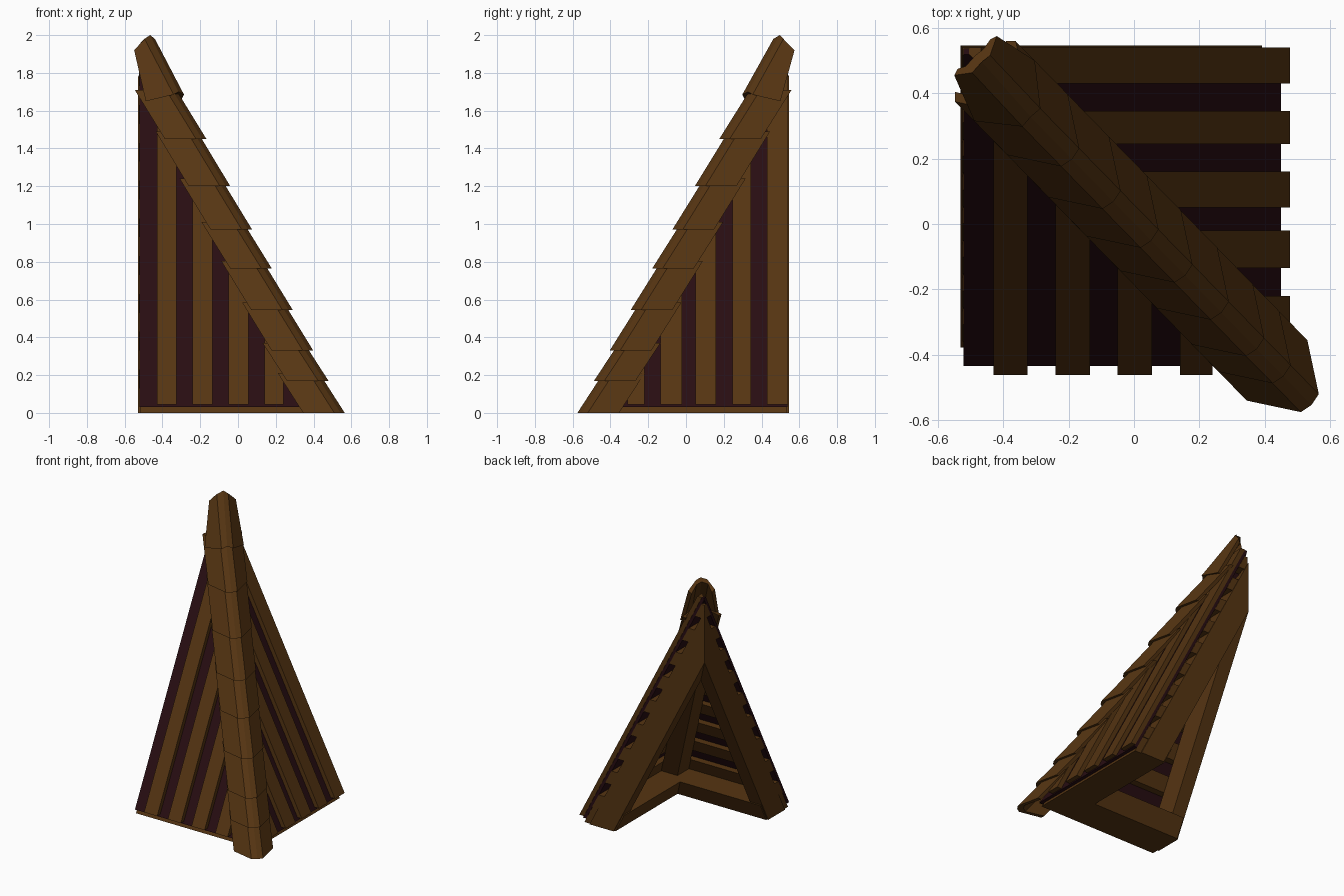
import bpy, bmesh
from mathutils import Vector

if "Cube" in bpy.data.objects:
    bpy.data.objects.remove(bpy.data.objects["Cube"])

K = 0.515                    # horizontal run of the roof per unit of height
FX, FY = 0.50, -0.485        # hip foot at ground level
SUM = FX + FY                # hip lies in the vertical plane x + y = SUM


def material(name, rgb):
    m = bpy.data.materials.new(name)
    m.diffuse_color = (*rgb, 1)
    m.use_nodes = True
    m.node_tree.nodes["Principled BSDF"].inputs["Base Color"].default_value = m.diffuse_color
    return m


WOOD = material("brown_wood", (0.092, 0.035, 0.006))
DARK = material("dark_sheathing", (0.021, 0.004, 0.006))


def cut(bm, point, normal):
    """Trim away the side the normal points to and close the hole."""
    geom = bm.verts[:] + bm.edges[:] + bm.faces[:]
    r = bmesh.ops.bisect_plane(bm, geom=geom, dist=1e-5, plane_co=Vector(point),
                               plane_no=Vector(normal), clear_outer=True)
    edges = [e for e in r["geom_cut"] if isinstance(e, bmesh.types.BMEdge) and e.is_boundary]
    if edges:
        bmesh.ops.holes_fill(bm, edges=edges)


def loft(name, low, high, mat, cuts=(), mirror=False):
    """Solid between two rings of 3D points, trimmed by planes."""
    bm = bmesh.new()
    a = [bm.verts.new(p) for p in low]
    b = [bm.verts.new(p) for p in high]
    n = len(a)
    bm.faces.new(a[::-1])
    bm.faces.new(b)
    for i in range(n):
        j = (i + 1) % n
        bm.faces.new((a[i], a[j], b[j], b[i]))
    bmesh.ops.recalc_face_normals(bm, faces=bm.faces[:])
    for p, no in cuts:
        cut(bm, p, no)
    if mirror:               # swap front slope for right slope across the hip plane
        for v in bm.verts:
            v.co = (SUM - v.co.y, SUM - v.co.x, v.co.z)
    bmesh.ops.recalc_face_normals(bm, faces=bm.faces[:])
    me = bpy.data.meshes.new(name)
    bm.to_mesh(me)
    bm.free()
    me.materials.append(mat)
    ob = bpy.data.objects.new(name, me)
    bpy.context.collection.objects.link(ob)
    return ob


HIP_CUT = ((FX, FY, 0), (1, 1, 0))
TOP_CUT = ((0, 0, 1.88), (0, 0, 1))


def slab(name, u0, u1, d0, d1, z0, z1, mat, mirror):
    """Board lying on the slope: u along the eave, d inset from the outer face."""
    def ring(z):
        y = FY + K * z
        return [(u0, y + d0, z), (u1, y + d0, z), (u1, y + d1, z), (u0, y + d1, z)]
    loft(name, ring(z0), ring(z1), mat, (HIP_CUT, TOP_CUT), mirror)


# Two matching slopes: planks, sheathing, battens, rafter and eave beam
PLANKS = {
    "front": [(-0.43, -0.325), (-0.24, -0.135), (-0.05, 0.055), (0.14, 0.24), (0.33, 0.43)],
    "right": [(-0.525, -0.415), (-0.33, -0.23), (-0.145, -0.035), (0.035, 0.15),
              (0.235, 0.325)],
}
for side, planks in PLANKS.items():
    m = side == "right"
    for i, (u0, u1) in enumerate(planks):
        slab(f"{side}_plank_{i}", u0, u1, 0, 0.036, 0.045, 2.2, WOOD, m)
    slab(f"{side}_sheathing", -0.522, 0.6, 0.035, 0.06, 0.03, 2.2, DARK, m)
    for i in range(9):
        z = 0.13 + 0.2 * i
        slab(f"{side}_batten_{i}", -0.525, 0.6, 0.059, 0.11, z, z + 0.1, WOOD, m)
    slab(f"{side}_rafter", -0.53, -0.43, 0.108, 0.30, 0, 2.2, WOOD, m)
    slab(f"{side}_eave_beam", -0.52, 0.6, 0.06, 0.31, 0, 0.13, WOOD, m)

# Hip rafter under the corner
sq = [(-0.11, 0.11), (-0.11, 0.24), (-0.24, 0.24), (-0.24, 0.11)]
rings = [[(FX + a - K * z, FY + b + K * z, z) for a, b in sq] for z in (0.01, 1.85)]
loft("hip_rafter", rings[0], rings[1], WOOD,
     (((-0.525, 0, 0), (-1, 0, 0)), ((0, 0.54, 0), (0, 1, 0))))

# Overlapping hip caps, each flared at its lower end
OUTER = [(-0.14, -0.045), (0.025, -0.08), (0.058, -0.058), (0.08, -0.025), (0.045, 0.14)]
T = 0.03                     # cap thickness in plan


def hip(a, b, z):
    return (0.485 + a - 0.505 * z, -0.495 + b + 0.518 * z, z)


def cap_ring(z, shift):
    o = [hip(a - shift, b + shift, z) for a, b in OUTER]
    i = [hip(a - shift - (T if k else 0), b + shift + (T if k < 4 else 0), z)
         for k, (a, b) in enumerate(OUTER)]
    return o + i[::-1]


STEPS = [0, 0.17, 0.33, 0.545, 0.765, 0.97, 1.2, 1.45]
for n, z in enumerate(STEPS):
    top = (STEPS + [1.67])[n + 1] + 0.04
    loft(f"hip_cap_{n}", cap_ring(z, 0), cap_ring(top, 0.028), WOOD)

# Top cap ends square to the hip
TOP = [(-0.065, -0.045, 1.92), (0.02, -0.068, 1.98), (0.06, -0.045, 2.0),
       (0.075, -0.015, 1.98), (0.065, 0.075, 1.92)]
o = [hip(a, b, z) for a, b, z in TOP]
i = [hip(a - (T if k else 0), b + (T if k < 4 else 0), z - 0.02)
     for k, (a, b, z) in enumerate(TOP)]
low = [(x - 0.505 * dz, y + 0.518 * dz, z + dz) for (x, y, z), dz in
       zip(cap_ring(1.65, 0), [0, 0.035, 0.05, 0.035, 0, 0, 0.035, 0.05, 0.035, 0])]
loft("hip_cap_top", low, o + i[::-1], WOOD)
